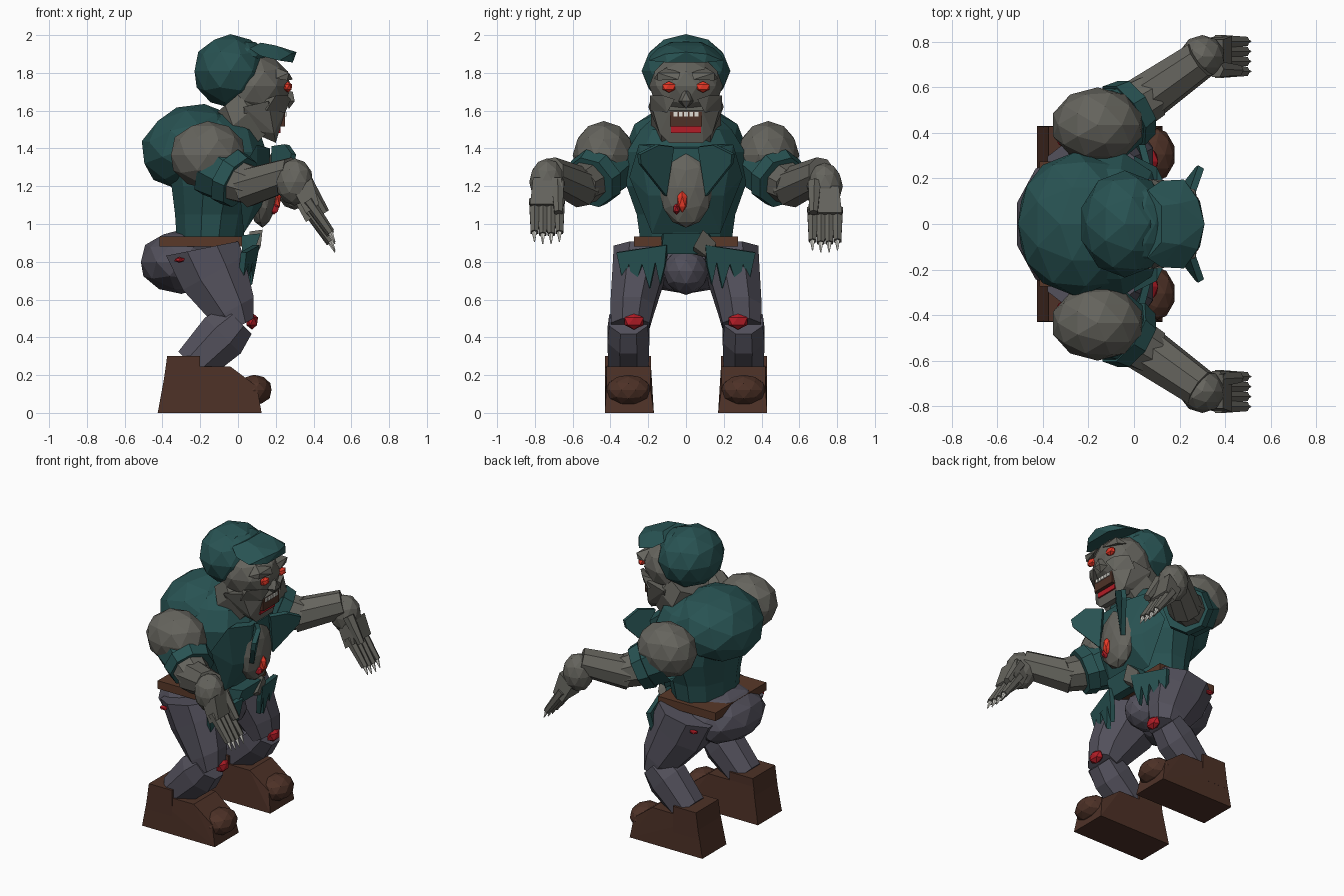
import bpy, bmesh, math
from mathutils import Vector, Matrix


def mat(name, c):
    m = bpy.data.materials.new(name)
    m.diffuse_color = (*c, 1)
    return m


TEAL = mat("teal_cloth", (0.021, 0.085, 0.085))
SKIN = mat("grey_skin", (0.13, 0.127, 0.11))
TROUSER = mat("purple_cloth", (0.085, 0.08, 0.105))
BROWN = mat("leather", (0.075, 0.031, 0.02))
BELT = mat("belt_leather", (0.10, 0.04, 0.022))
RED = mat("wound", (0.45, 0.012, 0.02))
EYE = mat("eye_red", (0.8, 0.04, 0.02))
BONE = mat("bone", (0.75, 0.74, 0.68))


def finish(name, bm, m):
    bmesh.ops.recalc_face_normals(bm, faces=bm.faces)
    me = bpy.data.meshes.new(name)
    bm.to_mesh(me)
    bm.free()
    me.materials.append(m)
    ob = bpy.data.objects.new(name, me)
    bpy.context.collection.objects.link(ob)
    return ob


def ball(name, c, r, m, sub=2, tilt=0):
    bm = bmesh.new()
    bmesh.ops.create_icosphere(bm, subdivisions=sub, radius=1)
    bm.transform(Matrix.Translation(c) @ Matrix.Rotation(math.radians(tilt), 4, 'Y')
                 @ Matrix.Diagonal((*r, 1)))
    return finish(name, bm, m)


def loft(name, rings, m, n=10, caps=True):
    """rings: (centre, axis, radius across y, radius in the other direction)"""
    bm = bmesh.new()
    loops = []
    for c, ax, ry, rx in rings:
        ax = Vector(ax).normalized()
        u = Vector((0, 1, 0)) - ax * ax.y
        u.normalize()
        v = ax.cross(u)
        loops.append([bm.verts.new(Vector(c) + u * ry * math.cos(a) + v * rx * math.sin(a))
                      for a in [2 * math.pi * (i + .5) / n for i in range(n)]])
    for a, b in zip(loops, loops[1:]):
        for i in range(n):
            j = (i + 1) % n
            bm.faces.new((a[i], a[j], b[j], b[i]))
    if caps:
        bm.faces.new(loops[0])
        bm.faces.new(loops[-1])
    return finish(name, bm, m)


def limb(name, a, b, r1, r2, m, n=8, caps=True):
    ax = Vector(b) - Vector(a)
    return loft(name, [(a, ax, r1, r1), (b, ax, r2, r2)], m, n, caps)


def hull(name, pts, m):
    bm = bmesh.new()
    for p in pts:
        bm.verts.new(p)
    bmesh.ops.convex_hull(bm, input=bm.verts)
    return finish(name, bm, m)


def sym(pts):
    return [(x, s * y, z) for x, y, z in pts for s in (1, -1)]


def plate(name, pts, m, t=.025):
    bm = bmesh.new()
    bm.faces.new([bm.verts.new(p) for p in pts])
    ob = finish(name, bm, m)
    mod = ob.modifiers.new("thickness", 'SOLIDIFY')
    mod.thickness, mod.offset = t, 0
    return ob


def box(name, lo, hi, m):
    return hull(name, [(x, y, z) for x in (lo[0], hi[0]) for y in (lo[1], hi[1])
                       for z in (lo[2], hi[2])], m)


# Torso and hunched back
up = (0, 0, 1)
loft("torso", [((-.15, 0, .91), up, .25, .18), ((-.14, 0, 1.05), up, .27, .2),
               ((-.12, 0, 1.2), up, .325, .24), ((-.12, 0, 1.38), up, .325, .28),
               ((-.12, 0, 1.5), up, .25, .24), ((-.16, 0, 1.58), up, .16, .12)], TEAL, 12)
ball("hunched_back", (-.25, 0, 1.41), (.275, .32, .22), TEAL, tilt=-20)
hull("chest_front", sym([(.1, .25, 1.42), (.17, .1, 1.4), (.16, .1, 1.15), (.1, .2, 1.15),
                         (.03, .18, .95), (0, .3, 1.25)]), TEAL)
ball("chest_patch", (.13, 0, 1.19), (.08, .145, .21), SKIN)
ball("chest_wound", (.2, -.02, 1.12), (.03, .03, .06), EYE, 1)
ball("wound_drop", (.19, -.05, 1.08), (.03, .02, .03), RED, 1)

# Head, face and hair
loft("neck", [((-.03, 0, 1.66), (1, 0, -1.2), .17, .13), ((.02, 0, 1.56), (1, 0, -1.2), .2, .16),
              ((.12, 0, 1.45), (1, 0, -1), .14, .1)], SKIN, 8)
ball("skull", (.085, 0, 1.73), (.2, .195, .175), SKIN)
hull("jaw", sym([(.25, .085, 1.6), (.16, .19, 1.65), (.2, .09, 1.43), (.19, .14, 1.48),
                 (.03, .2, 1.62), (.04, .14, 1.5)]), SKIN)
ball("hair", (-.04, 0, 1.81), (.2, .235, .195), TEAL)
ball("hair_top", (.03, 0, 1.89), (.12, .17, .085), TEAL)
hull("hair_fringe", sym([(.06, .15, 1.93), (.12, .08, 1.96), (.2, .09, 1.945), (.12, .19, 1.89),
                         (.28, .11, 1.9), (.29, .1, 1.855), (.22, .195, 1.865)])
     + [(.31, 0, 1.91)], TEAL)
box("mouth", (.14, -.085, 1.515), (.25, .085, 1.595), BROWN)
box("lower_lip", (.16, -.08, 1.482), (.225, .08, 1.515), RED)
for i in range(5):
    y = -.056 + i * .028
    box("tooth", (.22, y - .01, 1.57), (.257, y + .01, 1.593), BONE)
hull("nose", sym([(.25, .02, 1.71), (.25, .04, 1.65), (.3, .025, 1.65)])
     + [(.29, 0, 1.7), (.27, 0, 1.61)], SKIN)
for s in (1, -1):
    ball("eye", (.265, s * .09, 1.725), (.025, .042, .03), EYE, 1)
    hull("brow", [(.2, s * .17, 1.77), (.27, s * .15, 1.8), (.29, s * .04, 1.765),
                  (.27, s * .03, 1.8), (.2, s * .1, 1.83), (.26, s * .15, 1.76)], SKIN)
    hull("cheek", [(.2, s * .19, 1.68), (.26, s * .12, 1.68), (.28, s * .06, 1.66),
                   (.25, s * .1, 1.59), (.15, s * .19, 1.6), (.12, s * .14, 1.65)], SKIN)

for s in (1, -1):
    # Lapels
    plate("lapel", [(.19, s * .07, 1.41), (.26, s * .15, 1.42), (.295, s * .25, 1.37),
                    (.285, s * .245, 1.32), (.18, s * .11, 1.15)], TEAL, .03)
    # Arms with torn sleeves
    ball("shoulder", (-.16, s * .435, 1.365), (.205, .165, .18), SKIN)
    limb("sleeve", (-.13, s * .43, 1.3), (.0, s * .5, 1.22), .165, .135, TEAL, 8, False)
    limb("sleeve_cuff", (-.045, s * .475, 1.25), (.01, s * .51, 1.22), .16, .145, TEAL, 8)
    limb("upper_arm", (-.1, s * .46, 1.26), (.08, s * .565, 1.2), .125, .105, SKIN)
    limb("forearm", (.04, s * .545, 1.19), (.29, s * .72, 1.27), .108, .088, SKIN)
    dz = 0 if s > 0 else .045
    ball("wrist", (.3, s * .735, 1.2 + dz / 2), (.1, .095, .125), SKIN)
    hull("hand_back", [(x, s * y, z + dz) for x, z, w in
                       ((.3, 1.12, .075), (.39, 1.2, .075), (.36, 1.01, .09), (.43, 1.06, .09))
                       for y in (.735 - w, .735 + w)], SKIN)
    for i in range(4):
        y = .67 + i * .044
        tip = .9 + dz + (.01 if i in (0, 3) else 0)
        limb("finger", (.37, s * y, 1.08 + dz), (.49, s * y, tip), .033, .023, SKIN, 6)
        limb("claw", (.485, s * y, tip + .01), (.513, s * y, tip - .05), .016, .003, BONE, 5)
    limb("thumb", (.36, s * .68, 1.22), (.46, s * .675, 1.06), .04, .025, SKIN, 6)

    # Legs
    ax = (.22, 0, -.4)
    loft("thigh", [((-.19, s * .235, .87), (.1, 0, -.5), .16, .21),
                   ((-.13, s * .25, .74), ax, .15, .2),
                   ((-.03, s * .285, .55), ax, .125, .14),
                   ((.01, s * .295, .46), ax, .11, .09)], TROUSER, 8)
    loft("shin", [((.0, s * .305, .49), (-.5, 0, -.5), .11, .11),
                  ((-.08, s * .305, .41), (-.5, 0, -.5), .12, .145),
                  ((-.24, s * .305, .25), (-.5, 0, -.5), .115, .115)], TROUSER, 8)
    ball("knee_wound", (.075, s * .275, .485), (.035, .06, .045), RED, 1)
    ball("thigh_wound", (-.31, s * .36, .81), (.03, .02, .015), RED, 1)

    # Boots
    hull("boot_body", [(x, s * y, z) for x, z, a, b in
                       ((-.425, 0, .17, .43), (.125, 0, .17, .43), (.1, .14, .19, .42),
                        (-.04, .245, .185, .42), (-.38, .245, .185, .425)) for y in (a, b)], BROWN)
    hull("boot_top", [(x, s * y, z) for x, z in
                      ((-.4, .12), (-.2, .12), (-.375, .3), (-.2, .3))
                      for y in (.185, .428)], BROWN)
    ball("boot_toe", (.085, s * .305, .12), (.097, .122, .082), BROWN)

    # Torn shirt hem, hanging in points
    plate("torn_hem", [(.1, s * .1, .89), (.08, s * .11, .78), (.06, s * .135, .68),
                       (.065, s * .16, .8), (.045, s * .19, .66), (.06, s * .23, .79),
                       (.03, s * .27, .66), (.04, s * .3, .79), (.01, s * .325, .67),
                       (.03, s * .365, .85)], TEAL, .03)

# Hips, belt and front rag
ball("hips", (-.3, 0, .8), (.225, .3, .17), TROUSER)
ball("crotch", (-.1, 0, .75), (.15, .12, .125), TROUSER)
box("belt", (-.415, -.275, .88), (.02, .275, .935), BELT)
hull("front_rag", sym([(.02, .13, .94), (.12, .12, .95), (.08, .13, .84), (.02, .12, .84)]), TEAL)
hull("skin_scrap", [(.06, .04, .84), (.12, .04, .88), (.13, .09, .97), (.06, .1, .96),
                    (.1, .16, .9), (.06, .16, .86), (.09, .12, .82)], SKIN)
